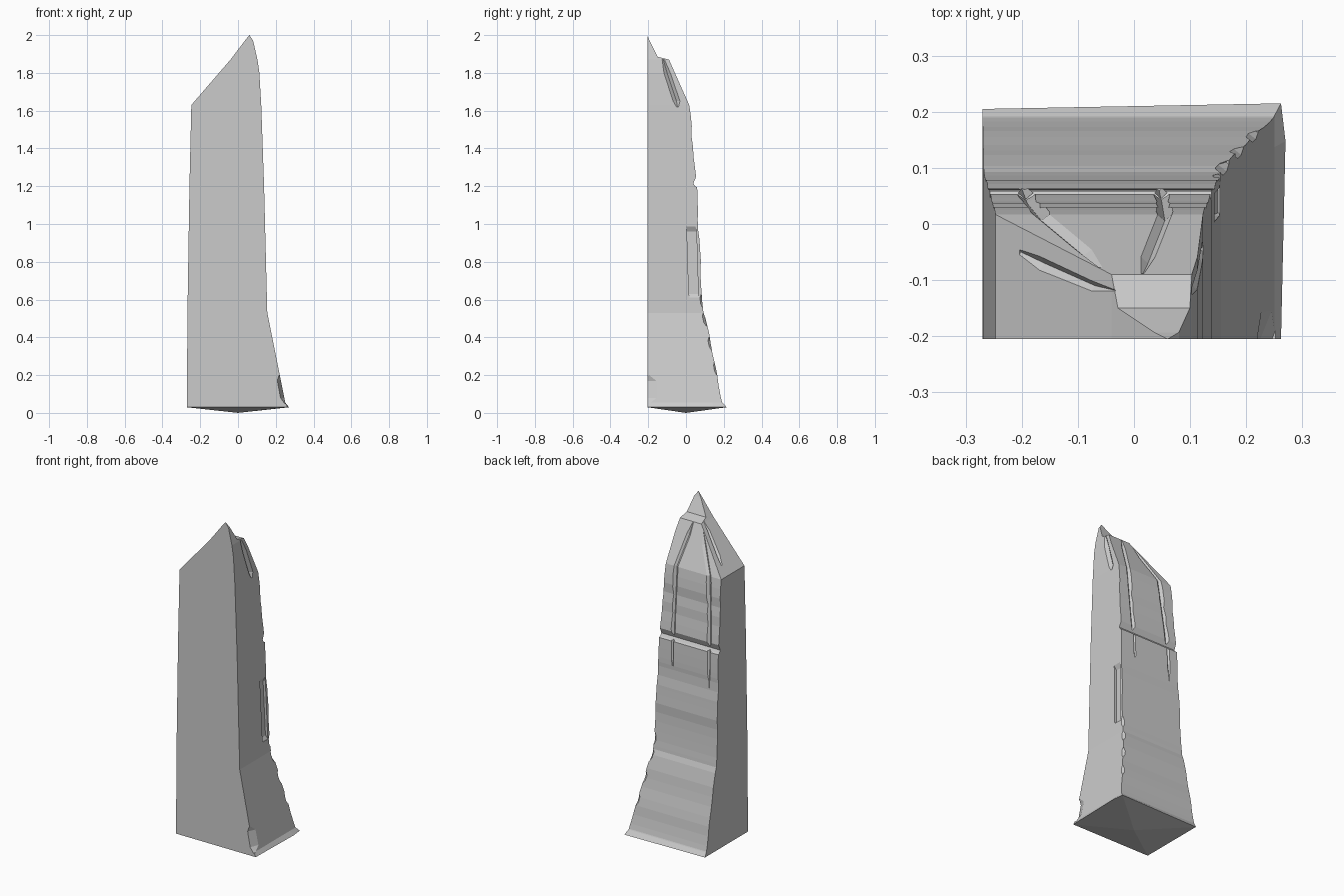
import bpy, bmesh, random
from mathutils import Vector

if "Cube" in bpy.data.objects:
    bpy.data.objects.remove(bpy.data.objects["Cube"])

random.seed(4)
FRONT = -0.205


def interp(pts, z):
    for (z0, v0), (z1, v1) in zip(pts, pts[1:]):
        if z <= z1:
            return v0 + (v1 - v0) * (z - z0) / (z1 - z0)
    return pts[-1][1]


def make_object(name, bm):
    bmesh.ops.recalc_face_normals(bm, faces=bm.faces)
    me = bpy.data.meshes.new(name)
    bm.to_mesh(me)
    bm.free()
    ob = bpy.data.objects.new(name, me)
    bpy.context.collection.objects.link(ob)
    return ob


def bridge(bm, rings):
    for a, b in zip(rings, rings[1:]):
        n = len(a)
        for i in range(n):
            bm.faces.new((a[i], a[(i + 1) % n], b[(i + 1) % n], b[i]))


# Silhouettes: left side, right side and back by height
left = [(0.03, -0.27), (0.5, -0.268), (1.2, -0.257), (1.63, -0.247),
        (1.87, -0.04), (1.97, 0.036)]
right = [(0.03, 0.262), (0.055, 0.25), (0.53, 0.155), (1.2, 0.138), (1.63, 0.123),
         (1.8, 0.113), (1.87, 0.103), (1.97, 0.08)]
back = [(0.03, 0.205), (0.06, 0.19), (0.25, 0.158), (0.55, 0.09), (0.9, 0.07),
        (1.05, 0.062), (1.195, 0.056), (1.215, 0.038), (1.25, 0.052), (1.63, 0.017),
        (1.87, -0.09), (1.885, -0.15), (1.97, -0.193)]

# Shaft: lofted rows with weathered bands on the back
bm = bmesh.new()
exact = sorted({z for p in (left, right, back) for z, _ in p} | {1.91})
bands = [0.09 + 0.055 * i for i in range(28)]
rows = sorted(exact + [z for z in bands if min(abs(z - e) for e in exact) > 0.012])
rings = []
for z in rows:
    xl, xr, yb = (interp(p, z) for p in (left, right, back))
    if 0.06 < z < 1.6:
        yb += random.uniform(-0.004, 0.004)
    ym = FRONT + (yb - FRONT) * 0.86
    base = z < 0.04
    ring = [(xl, FRONT, z), (xr, FRONT, z), (0.27 if base else xr, ym, z),
            (xr, yb + (0.01 if base else 0), z), (xl, yb, z)]
    rings.append([bm.verts.new(p) for p in ring])
bridge(bm, rings)
for ring, tip in ((rings[0], (0, 0, 0)), (rings[-1], (0.06, FRONT, 2.0))):
    t = bm.verts.new(tip)
    for i in range(5):
        bm.faces.new((ring[i], ring[(i + 1) % 5], t))
pillar = make_object("stone_pillar", bm)


# Diamond-section cutter swept along a path
def groove(path, side, normal, width, depth):
    bm = bmesh.new()
    s, n = Vector(side) * width, Vector(normal).normalized() * depth
    rings = []
    for i, p in enumerate(path):
        p = Vector(p)
        k = 0.35 if i in (0, len(path) - 1) else 1.0
        rings.append([bm.verts.new(p + d * k) for d in (s, n, -s, -n)])
    bridge(bm, rings)
    bm.faces.new(rings[0])
    bm.faces.new(rings[-1])
    return make_object("groove_cutter", bm)


X, Y = (1, 0, 0), (0, 1, 0)


def on_back(x, z):
    return (x, interp(back, z) + 0.002, z)


cutters = [
    # Long cracks down the back
    groove([on_back(0.015, 1.866), on_back(0.025, 1.8), on_back(0.055, 1.63),
            on_back(0.05, 1.3), on_back(0.045, 1.05)], X, Y, 0.015, 0.013),
    groove([on_back(-0.06, 1.84), on_back(-0.09, 1.77), on_back(-0.165, 1.63),
            on_back(-0.19, 1.3), on_back(-0.2, 0.98)], X, Y, 0.017, 0.013),
    # Split across the sloped left crown
    groove([(-0.205, -0.05, 1.68), (-0.17, -0.07, 1.723), (-0.08, -0.11, 1.832),
            (-0.03, -0.12, 1.89)], Y, (-1, 0, 0.83), 0.015, 0.014),
    # Slot on the right side below the crown
    groove([(0.124, -0.045, 1.62), (0.122, -0.05, 1.65), (0.112, -0.1, 1.8),
            (0.103, -0.12, 1.87)], Y, X, 0.018, 0.016),
    # Chip at the front right foot
    groove([(0.253, FRONT, 0.05), (0.245, FRONT, 0.08), (0.228, FRONT, 0.17),
            (0.224, FRONT, 0.2)], Y, X, 0.05, 0.02),
]
# Chips along the flared back right edge
for z in (0.2, 0.33, 0.46, 0.56):
    pts = [(interp(right, q), interp(back, q), q) for q in (z, z + .02, z + .05, z + .07)]
    cutters.append(groove(pts, X, Y, 0.015, 0.012))

# Broken panel on the right back edge
bm = bmesh.new()
panel = []
for z, x, y in ((0.61, 0.15, 0.02), (0.63, 0.138, 0.015), (0.96, 0.129, 0.005), (0.99, 0.145, 0.0)):
    panel.append([bm.verts.new(p) for p in
                  ((x, y, z), (0.2, y, z), (0.2, y + 0.05, z), (x, y + 0.05, z))])
bridge(bm, panel)
bm.faces.new(panel[0])
bm.faces.new(panel[-1])
cutters.append(make_object("panel_cutter", bm))

for c in cutters:
    c.hide_render = True
    m = pillar.modifiers.new("cut", 'BOOLEAN')
    m.operation, m.solver, m.object = 'DIFFERENCE', 'EXACT', c

# Bake the cuts and drop the cutters
dg = bpy.context.evaluated_depsgraph_get()
baked = bpy.data.meshes.new_from_object(pillar.evaluated_get(dg))
pillar.modifiers.clear()
pillar.data = baked
for c in cutters:
    bpy.data.objects.remove(c)
